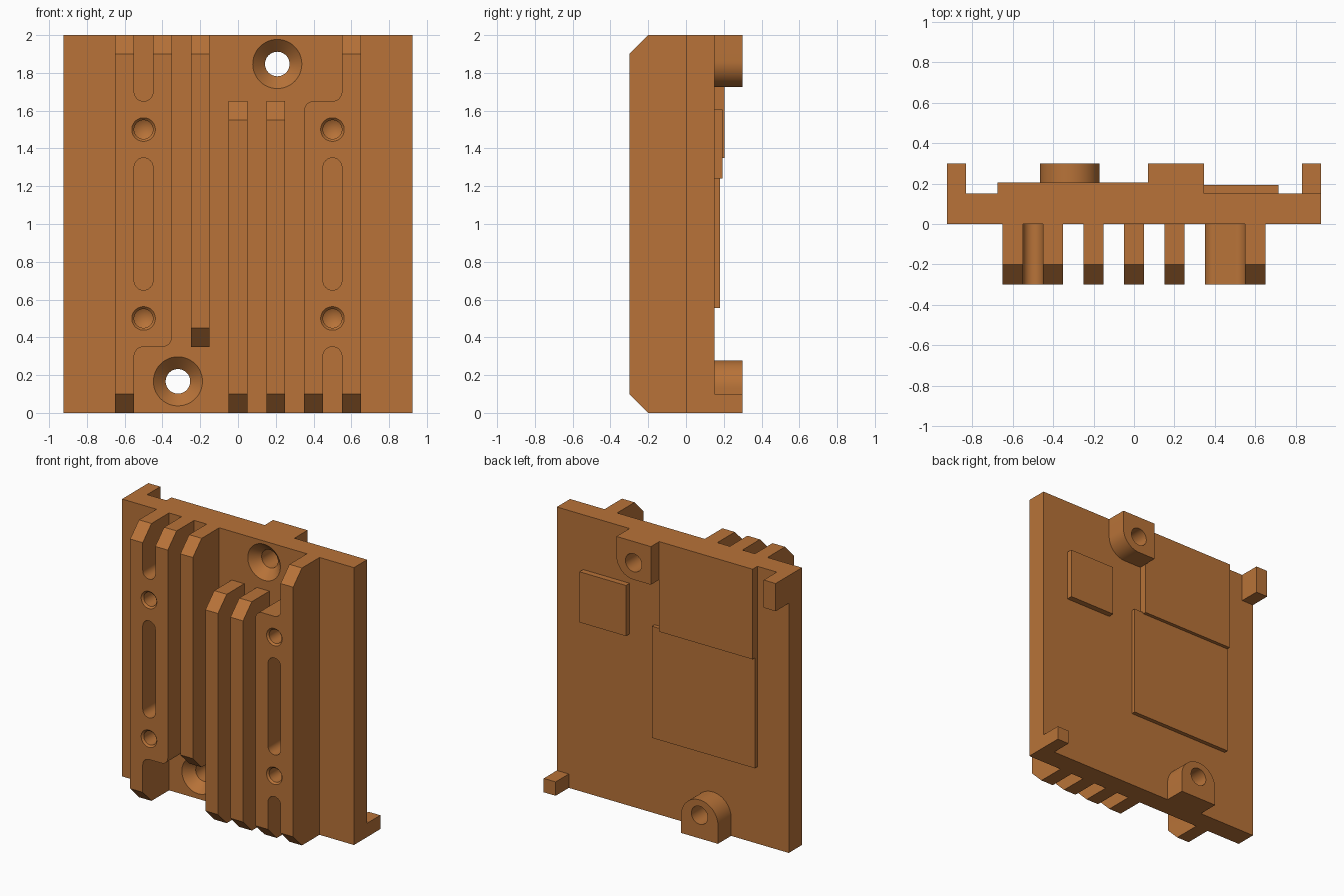
import bpy, bmesh
from math import sin, cos, pi, radians
from mathutils import Matrix, Vector

cube = bpy.data.objects.get("Cube")
if cube:
    bpy.data.objects.remove(cube, do_unlink=True)

COLOUR = (0.479, 0.171, 0.04, 1)
copper = bpy.data.materials.new("copper_brown")
copper.use_nodes = True
copper.diffuse_color = COLOUR
bsdf = next(n for n in copper.node_tree.nodes if n.type == "BSDF_PRINCIPLED")
bsdf.inputs["Base Color"].default_value = COLOUR


def finish(name, bm):
    bmesh.ops.remove_doubles(bm, verts=bm.verts, dist=1e-5)
    bmesh.ops.recalc_face_normals(bm, faces=bm.faces)
    mesh = bpy.data.meshes.new(name)
    bm.to_mesh(mesh)
    bm.free()
    mesh.materials.append(copper)
    obj = bpy.data.objects.new(name, mesh)
    bpy.context.collection.objects.link(obj)
    return obj


def prism(name, outline, axis, lo, hi):
    """Extrude an outline: (y, z) points along x, or (x, z) points along y."""
    bm = bmesh.new()
    if axis == "x":
        verts = [bm.verts.new((lo, a, b)) for a, b in outline]
        step = Vector((hi - lo, 0, 0))
    else:
        verts = [bm.verts.new((a, lo, b)) for a, b in outline]
        step = Vector((0, hi - lo, 0))
    face = bm.faces.new(verts)
    new = bmesh.ops.extrude_face_region(bm, geom=[face], use_keep_orig=True)["geom"]
    bmesh.ops.translate(bm, vec=step, verts=[v for v in new if isinstance(v, bmesh.types.BMVert)])
    return finish(name, bm)


def box(name, x0, x1, y0, y1, z0, z1):
    return prism(name, [(x0, z0), (x1, z0), (x1, z1), (x0, z1)], "y", y0, y1)


def arc(cx, cz, r, a0, a1, n=16):
    angles = [radians(a0 + (a1 - a0) * i / n) for i in range(n + 1)]
    return [(cx + r * cos(a), cz + r * sin(a)) for a in angles]


def lathe(name, profile, x, z):
    """Spin (radius, y) points round a front-to-back axis."""
    bm = bmesh.new()
    verts = [bm.verts.new((x + r, y, z)) for r, y in profile]
    edges = [bm.edges.new(pair) for pair in zip(verts, verts[1:])]
    bmesh.ops.spin(bm, geom=verts + edges, cent=(x, 0, z), axis=(0, 1, 0),
                   angle=2 * pi, steps=48, use_duplicate=False)
    return finish(name, bm)


def cut(obj, cutter):
    cutter.hide_render = True
    mod = obj.modifiers.new("cut", "BOOLEAN")
    mod.operation = "DIFFERENCE"
    mod.solver = "EXACT"
    mod.object = cutter
    bpy.context.view_layer.update()
    graph = bpy.context.evaluated_depsgraph_get()
    mesh = bpy.data.meshes.new_from_object(obj.evaluated_get(graph))
    obj.modifiers.clear()
    obj.data = mesh
    bpy.data.objects.remove(cutter, do_unlink=True)


def fin(name, x0, x1, z0, z1, c=0.1):
    side = [(0, z0), (-0.3 + c, z0), (-0.3, z0 + c),
            (-0.3, z1 - c), (-0.3 + c, z1), (0, z1)]
    return prism(name, side, "x", x0, x1)


def slot(z0, z1, x=-0.5, r=0.05):
    outline = arc(x, z1 - r, r, 0, 180) + arc(x, z0 + r, r, 180, 360)
    return prism("slot_cutter", outline, "y", -0.4, 0.1)


# Base plate
plate = box("base_plate", -0.925, 0.925, 0, 0.15, 0, 2)

# Mounting bosses behind the plate
low_x, low_z, high_x, high_z = -0.318, 0.167, 0.208, 1.847
low_boss = prism("lower_boss", [(low_x - 0.147, 0), (low_x + 0.147, 0)]
                 + arc(low_x, 0.131, 0.147, 0, 180, 32), "y", 0.15, 0.3)
high_boss = prism("upper_boss", [(0.07, 2), (0.07, 1.725)]
                  + arc(high_x, 1.862, 0.137, -90, 0) + [(0.345, 2)], "y", 0.15, 0.3)

# Countersunk through holes
for boss, x, z in ((low_boss, low_x, low_z), (high_boss, high_x, high_z)):
    for part in (plate, boss):
        bore = [(0, -0.02), (0.15, -0.02), (0.065, 0.065), (0.065, 0.4), (0, 0.4)]
        cut(part, lathe("bore_cutter", bore, x, z))

# Narrow cooling fins
fin("upper_fin", -0.25, -0.15, 0.35, 2)
fin("middle_fin", -0.05, 0.05, 0, 1.65)
fin("lower_fin", 0.15, 0.25, 0, 1.65)

# Wide slotted fin block with two blind screw holes
block = fin("right_fin_block", -0.65, -0.35, 0, 2)
cut(block, slot(0.65, 1.35))
cut(block, slot(1.65, 2.3))
pocket = ([(-0.55, -0.1)] + arc(-0.5, 0.3, 0.05, 180, 90, 8)
          + arc(-0.4, 0.4, 0.05, -90, 0, 8) + [(-0.3, 0.4), (-0.3, -0.1)])
cut(block, prism("pocket_cutter", pocket, "y", -0.4, 0.1))
for z in (0.5, 1.5):
    screw = [(0, -0.32), (0.0825, -0.32), (0.05, -0.2875), (0.05, -0.1), (0, -0.07)]
    cut(block, lathe("screw_cutter", screw, -0.5, z))

# The other block is the same part turned half way round
other = bpy.data.objects.new("left_fin_block", block.data.copy())
bpy.context.collection.objects.link(other)
centre = Vector((0, 0, 1))
other.data.transform(Matrix.Translation(centre) @ Matrix.Rotation(pi, 4, "Y")
                     @ Matrix.Translation(-centre))

# Contact pads on the back
box("upper_pad", -0.675, 0.07, 0.15, 0.205, 1.35, 2)
box("lower_pad", -0.675, 0.145, 0.15, 0.18, 0.555, 1.36)
box("small_pad", 0.345, 0.715, 0.15, 0.192, 1.24, 1.605)

# Corner locating tabs
box("lower_tab", 0.83, 0.925, 0.15, 0.3, 0, 0.1)
box("upper_tab", -0.925, -0.83, 0.15, 0.3, 1.8, 2)

# Smooth the round walls and keep the hard edges
bpy.ops.object.select_all(action="DESELECT")
for obj in bpy.context.scene.objects:
    if obj.type == "MESH":
        obj.select_set(True)
        bpy.context.view_layer.objects.active = obj
bpy.ops.object.shade_smooth_by_angle(angle=radians(25))
